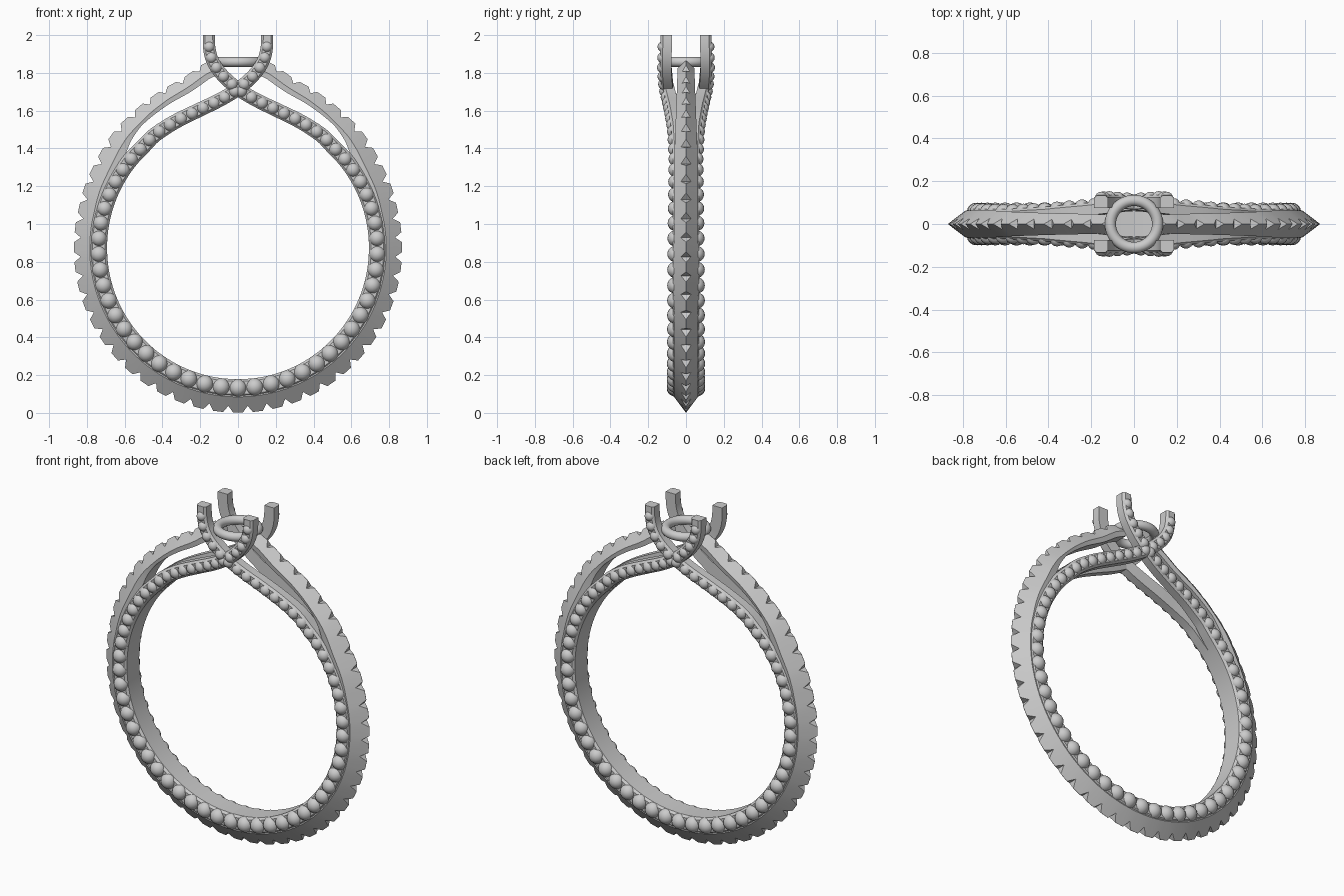
import bpy, bmesh, math
from mathutils import Vector, Matrix

if "Cube" in bpy.data.objects:
    bpy.data.objects.remove(bpy.data.objects["Cube"])

CZ = 0.87  # height of the finger hole's centre


def lerp_table(x, table):
    if x <= table[0][0]:
        return table[0][1]
    for (a, va), (b, vb) in zip(table, table[1:]):
        if x <= b:
            return va + (vb - va) * (x - a) / (b - a)
    return table[-1][1]


def arc(radius, a0, a1, n):
    return [(radius * math.cos(math.radians(a0 + (a1 - a0) * i / n)),
             CZ + radius * math.sin(math.radians(a0 + (a1 - a0) * i / n))) for i in range(n + 1)]


def smooth_path(pts, steps=8):
    p = [Vector(q) for q in pts]
    p = [2 * p[0] - p[1]] + p + [2 * p[-1] - p[-2]]
    out = []
    for a, b, c, d in zip(p, p[1:], p[2:], p[3:]):
        for i in range(steps):
            t = i / steps
            out.append(0.5 * (2 * b + (c - a) * t + (2 * a - 5 * b + 4 * c - d) * t * t
                              + (3 * b - a - 3 * c + d) * t ** 3))
    return out + [p[-2]]


class Path:
    """Planar path in x-z, sampled by arc length; returns point and outward normal."""
    def __init__(self, pts):
        self.p, self.s = pts, [0.0]
        for a, b in zip(pts, pts[1:]):
            self.s.append(self.s[-1] + (b - a).length)
        self.length = self.s[-1]

    def pos(self, s):
        s = min(max(s, 0), self.length)
        for i in range(len(self.p) - 1):
            if s <= self.s[i + 1]:
                return self.p[i].lerp(self.p[i + 1], (s - self.s[i]) / (self.s[i + 1] - self.s[i]))
        return self.p[-1]

    def at(self, s):
        t = (self.pos(s + 0.015) - self.pos(s - 0.015)).normalized()
        return self.pos(s), Vector((t.y, -t.x))


def loft(bm, sections):
    rings = [[bm.verts.new(v) for v in sec] for sec in sections]
    n = len(rings[0])
    for a, b in zip(rings, rings[1:]):
        for i in range(n):
            bm.faces.new((a[i], a[(i + 1) % n], b[(i + 1) % n], b[i]))
    bm.faces.new(rings[0])
    bm.faces.new(rings[-1][::-1])


def finish(bm, name, angle=30):
    bmesh.ops.recalc_face_normals(bm, faces=bm.faces)
    me = bpy.data.meshes.new(name)
    bm.to_mesh(me)
    bm.free()
    ob = bpy.data.objects.new(name, me)
    bpy.context.collection.objects.link(ob)
    bpy.ops.object.select_all(action='DESELECT')
    ob.select_set(True)
    bpy.context.view_layer.objects.active = ob
    bpy.ops.object.shade_smooth_by_angle(angle=math.radians(angle))
    return ob


# Notched knife-edge band, from the left of the head round the bottom to the right
half = arc(0.87, -90, 12, 14) + [(0.80, 1.235), (0.68, 1.46), (0.55, 1.60), (0.42, 1.70),
                                 (0.29, 1.775), (0.19, 1.845), (0.125, 1.875)]
full = [(-x, z) for x, z in half[:0:-1]] + half
ridge = Path(smooth_path(full))
count = round(ridge.length / 0.105) // 2 * 2 + 1
pitch = ridge.length / count


def ridge_section(s, valley):
    p, n = ridge.at(s)
    w = lerp_table(p.y, [(1.35, 0.064), (1.85, 0.045)])
    depth = lerp_table(p.y, [(1.25, 0.165), (1.58, 0.085)])
    roof = lerp_table(p.y, [(1.35, 0.085), (1.8, 0.055)])
    cut = lerp_table(p.y, [(1.35, 0.036), (1.8, 0.024)]) if valley else 0.001
    ry = w * cut / roof
    prof = [(-depth, -w * 0.9), (-roof, -w), (-cut, -ry), (-cut, ry), (-roof, w), (-depth, w * 0.9)]
    return [(p.x + n.x * h, y, p.y + n.y * h) for h, y in prof]


secs = [ridge_section(0, True)]
for i in range(count):
    mid = (i + 0.5) * pitch
    secs += [ridge_section(mid - pitch * 0.25, False), ridge_section(mid + pitch * 0.25, False),
             ridge_section((i + 1) * pitch, True)]
bm = bmesh.new()
loft(bm, secs)
finish(bm, "notched_band", 20)

# Side rails: half the shank, crossing at the front and rising into the opposite prong
rail = Path(smooth_path(arc(0.738, -90, 48, 18) + [
    (0.44, 1.472), (0.335, 1.54), (0.21, 1.602), (0.10, 1.655), (0, 1.715),
    (-0.085, 1.79), (-0.133, 1.86), (-0.152, 1.93), (-0.154, 2.0)]))


def rail_y(z):
    return lerp_table(z, [(1.35, 0.07), (1.5, 0.08), (1.6, 0.098), (1.72, 0.128),
                          (1.82, 0.137), (2.0, 0.134)])


def bead_radius(z):
    return lerp_table(z, [(0.13, 0.046), (0.87, 0.043), (1.4, 0.036), (1.7, 0.032), (2.0, 0.029)])


def rail_section(s, sx, sy):
    p, n = rail.at(s)
    if s >= rail.length:
        n = Vector((1, 0))
    h = lerp_table(p.y, [(0.13, 0.046), (0.87, 0.045), (1.4, 0.041), (1.7, 0.036), (2.0, 0.032)])
    yo = rail_y(p.y)
    yi = yo - lerp_table(p.y, [(1.4, 0.07), (1.55, 0.06)])
    prof = [(-h, yi), (-h, yo - 0.012), (-h + 0.012, yo), (h - 0.012, yo), (h, yo - 0.012), (h, yi)]
    return [(sx * (p.x + n.x * a), sy * y, p.y + n.y * a) for a, y in prof]


for sy, side in ((-1, "front"), (1, "back")):
    bm, beads = bmesh.new(), bmesh.new()
    for sx in (1, -1):
        loft(bm, [rail_section(rail.length * i / 90, sx, sy) for i in range(91)])
        # Beads set touching along the outer face of the rail
        s = 0.0
        while True:
            p = rail.pos(s)
            r = bead_radius(p.y)
            if p.y > 1.974:
                break
            if s > 0 or sx > 0:
                bmesh.ops.create_uvsphere(
                    beads, u_segments=16, v_segments=10, radius=r,
                    matrix=Matrix.Translation((sx * p.x, sy * (rail_y(p.y) - 0.014), p.y)))
            s += 1.93 * r
    finish(bm, side + "_rails_and_prongs")
    finish(beads, side + "_beads", 60)

# Round seat under the stone, between the prongs
bpy.ops.mesh.primitive_torus_add(major_radius=0.11, minor_radius=0.026, major_segments=48,
                                 minor_segments=16, location=(0, 0, 1.858))
seat = bpy.context.object
seat.name = "stone_seat"
bpy.ops.object.shade_smooth_by_angle(angle=math.radians(60))
